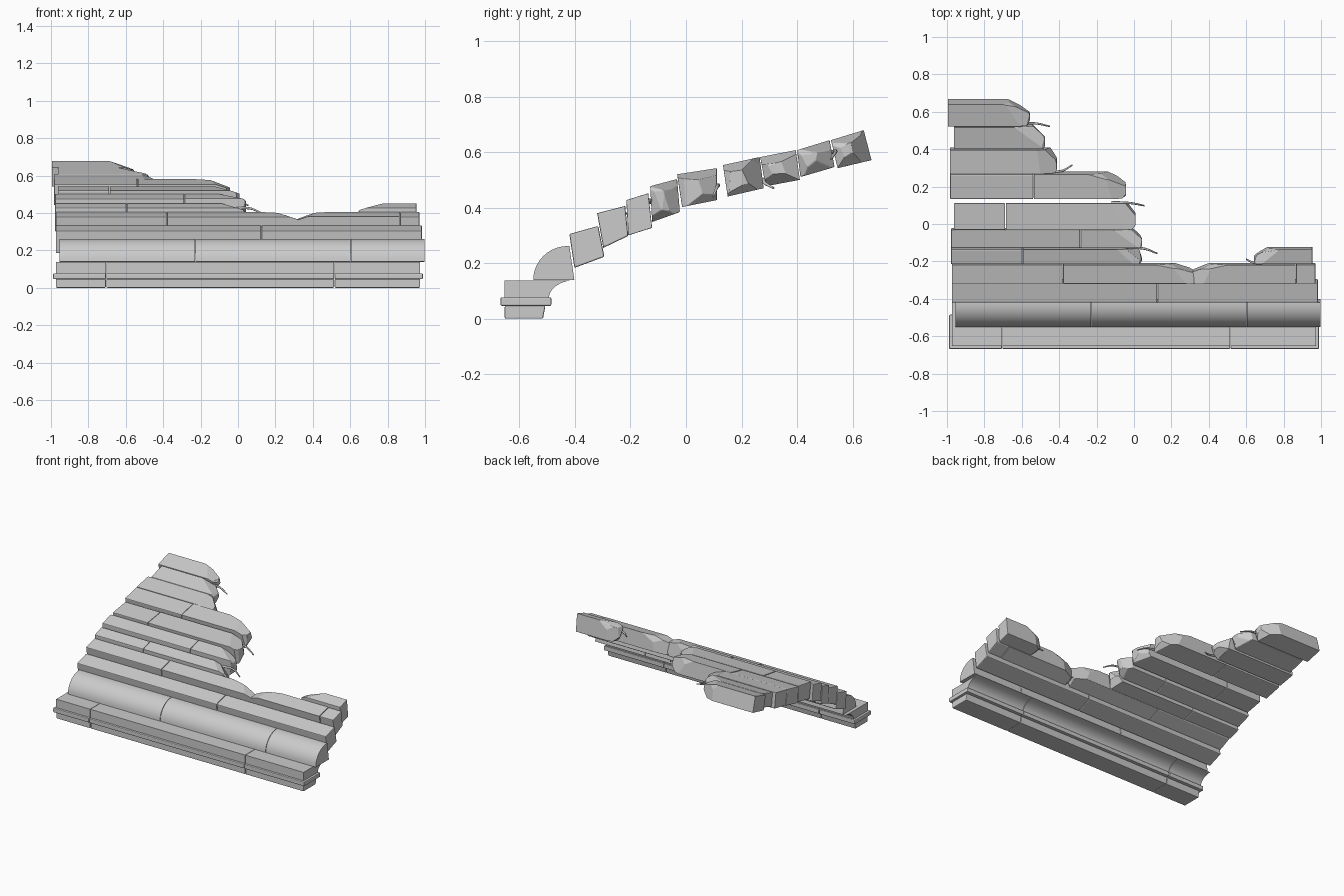
import bpy, bmesh, math, random
from mathutils import Vector

if "Cube" in bpy.data.objects:
    bpy.data.objects.remove(bpy.data.objects["Cube"])

random.seed(7)
GAP = 0.003


def arc(cy, cz, ry, rz, a0, a1, n=10):
    return [(cy + ry * math.cos(math.radians(a0 + (a1 - a0) * i / n)),
             cz + rz * math.sin(math.radians(a0 + (a1 - a0) * i / n))) for i in range(n + 1)]


def chip(bm, point, normal):
    """Slice off everything beyond a plane and cap the cut."""
    res = bmesh.ops.bisect_plane(bm, geom=bm.verts[:] + bm.edges[:] + bm.faces[:], dist=1e-5,
                                 plane_co=point, plane_no=normal, clear_outer=True)
    edges = [e for e in res['geom_cut'] if isinstance(e, bmesh.types.BMEdge)]
    if len(edges) > 2:
        bmesh.ops.edgeloop_fill(bm, edges=edges)


def break_end(bm, prof, x, side, slope):
    """Fracture one end of a block; slope is how far the back corner is worn away."""
    f, b, bb, fb = [Vector((0, *p)) for p in prof]
    depth, up = (b - f), (f - fb)
    d, u = depth.normalized(), up.normalized()

    def plane(dx, s, t, nx, ns, nt):
        p = fb + depth * s + up * t
        p.x = x - side * dx
        chip(bm, p, (Vector((side * nx, 0, 0)) + d * ns + u * nt).normalized())

    r = lambda a, c: random.uniform(a, c)
    w = depth.length
    plane(slope * 0.2, 0.65, 0.5, w * 0.6, slope, r(-.02, .04))
    plane(slope * 0.6, 0.95, 0.6, w * 0.35, slope, slope * r(.2, .5))
    plane(0.02, 0.3, 1.0, 0.8, r(-.2, .2), r(.4, .7))
    plane(0.10, 0.6, 1.0, 0.3, r(0, .3), 0.9)
    plane(0.04, 0.6, 0.0, 0.6, r(-.1, .4), -r(.5, .8))
    plane(0.015, 0.0, 0.5, 0.8, -r(.4, .7), r(-.3, .3))
    plane(0.012, 0.8, 0.4, 1.0, r(.2, .4), r(-.2, .2))


def block(name, prof, x0, x1, left=0, right=0, smooth=False):
    bm = bmesh.new()
    x0, x1 = x0 + GAP / 2, x1 - GAP / 2
    a = [bm.verts.new((x0, y, z)) for y, z in prof]
    c = [bm.verts.new((x1, y, z)) for y, z in prof]
    bm.faces.new(a)
    bm.faces.new(c[::-1])
    for i in range(len(a)):
        j = (i + 1) % len(a)
        bm.faces.new((a[i], c[i], c[j], a[j]))
    bmesh.ops.recalc_face_normals(bm, faces=bm.faces[:])
    if right:
        break_end(bm, prof, x1, 1, right)
    if left:
        break_end(bm, prof, x0, -1, left)
    bmesh.ops.recalc_face_normals(bm, faces=bm.faces[:])
    me = bpy.data.meshes.new(name)
    bm.to_mesh(me)
    bm.free()
    ob = bpy.data.objects.new(name, me)
    bpy.context.collection.objects.link(ob)
    if smooth:
        me.shade_smooth()
        me.set_sharp_from_angle(angle=math.radians(30))
    else:
        bev = ob.modifiers.new("worn_edges", 'BEVEL')
        bev.width, bev.segments = 0.005, 2
        bev.limit_method, bev.angle_limit = 'ANGLE', math.radians(35)
    return ob


def row(name, prof, cuts, left=0, right=0, smooth=False):
    """A course of blocks between successive x cuts; the outer ends may be broken."""
    n = len(cuts) - 1
    for i in range(n):
        block(f"{name}_{i + 1}", prof, cuts[i], cuts[i + 1],
              left if i == 0 else 0, right if i == n - 1 else 0, smooth)


# Base moulding: plinth, projecting band, coved upper stone
row("base_plinth", [(-.653, .047), (-.506, .047), (-.515, 0), (-.653, 0)], [-.975, -.705, .515, .975])
row("base_band", [(-.668, .077), (-.485, .077), (-.485, .046), (-.668, .046)], [-.99, -.705, .515, .99])
cove = arc(-.402, .072, .092, .066, 90, 178)
row("base_cove", [(-.653, .076), (-.653, .137), (-.55, .137)] + cove, [-.975, -.705, .515, .975], smooth=True)

# Rounded moulding course
roll = arc(-.424, .14, .126, .122, 180, 92)
row("rounded_course", roll + [(-.420, .262), (-.402, .139)], [-.955, -.228, .603, .998], smooth=True)

# Roof courses: front top, back top, back bottom, front bottom (y, z)
C3 = [(-.42, .305), (-.316, .334), (-.294, .223), (-.402, .183)]
C4 = [(-.32, .380), (-.219, .406), (-.208, .298), (-.298, .255)]
C5 = [(-.215, .427), (-.136, .452), (-.122, .327), (-.208, .300)]
C6 = [(-.129, .477), (-.032, .503), (-.022, .384), (-.122, .348)]
C7 = [(-.032, .520), (.111, .542), (.111, .427), (-.014, .402)]
C8 = [(.133, .553), (.265, .582), (.280, .470), (.150, .440)]
C9 = [(.267, .582), (.395, .607), (.410, .500), (.287, .477)]
C10 = [(.40, .607), (.517, .643), (.535, .546), (.412, .510)]
C11 = [(.522, .643), (.640, .679), (.668, .571), (.546, .542)]
row("course_3", C3, [-.975, .125, .985])
row("course_4_left", C4, [-.975, -.38, .33], right=.18)
row("course_4_right", C4, [.30, .865, .972], left=.15)
row("course_5_left", C5, [-.98, -.595, .045], right=.05)
row("course_5_right", C5, [.64, .955], left=.09)
row("course_6", C6, [-.98, -.287, .045], right=.07)
row("course_7", C7, [-.965, -.687, .01], right=.07)
row("course_8", C8, [-.985, -.537, -.04], right=.16)
row("course_9", C9, [-.985, -.41], right=.07)
row("course_10", C10, [-.965, -.475], right=.08)
row("course_11", C11, [-.995, -.555], right=.14)


# Bent reinforcement rods sticking out of the broken edge
def rod(i, pts):
    cu = bpy.data.curves.new(f"bent_rod_{i}", 'CURVE')
    cu.dimensions, cu.bevel_depth, cu.bevel_resolution = '3D', 0.008, 2
    cu.resolution_u, cu.use_fill_caps = 6, True
    sp = cu.splines.new('BEZIER')
    sp.bezier_points.add(len(pts) - 1)
    for k, (bp, p) in enumerate(zip(sp.bezier_points, pts)):
        bp.co = p
        bp.handle_left_type = bp.handle_right_type = 'AUTO'
        bp.radius = 1 - 0.5 * k / (len(pts) - 1)
    bpy.context.collection.objects.link(bpy.data.objects.new(cu.name, cu))


rod(1, [(-.66, .53, .60), (-.53, .538, .60), (-.45, .522, .575)])
rod(2, [(-.50, .29, .51), (-.39, .283, .49), (-.33, .315, .47)])
rod(3, [(-.12, .115, .48), (-.02, .112, .475), (.055, .098, .44)])
rod(4, [(-.04, -.125, .42), (.06, -.133, .425), (.125, -.158, .40)])
rod(5, [(.72, -.205, .38), (.64, -.207, .375), (.60, -.188, .36)])
